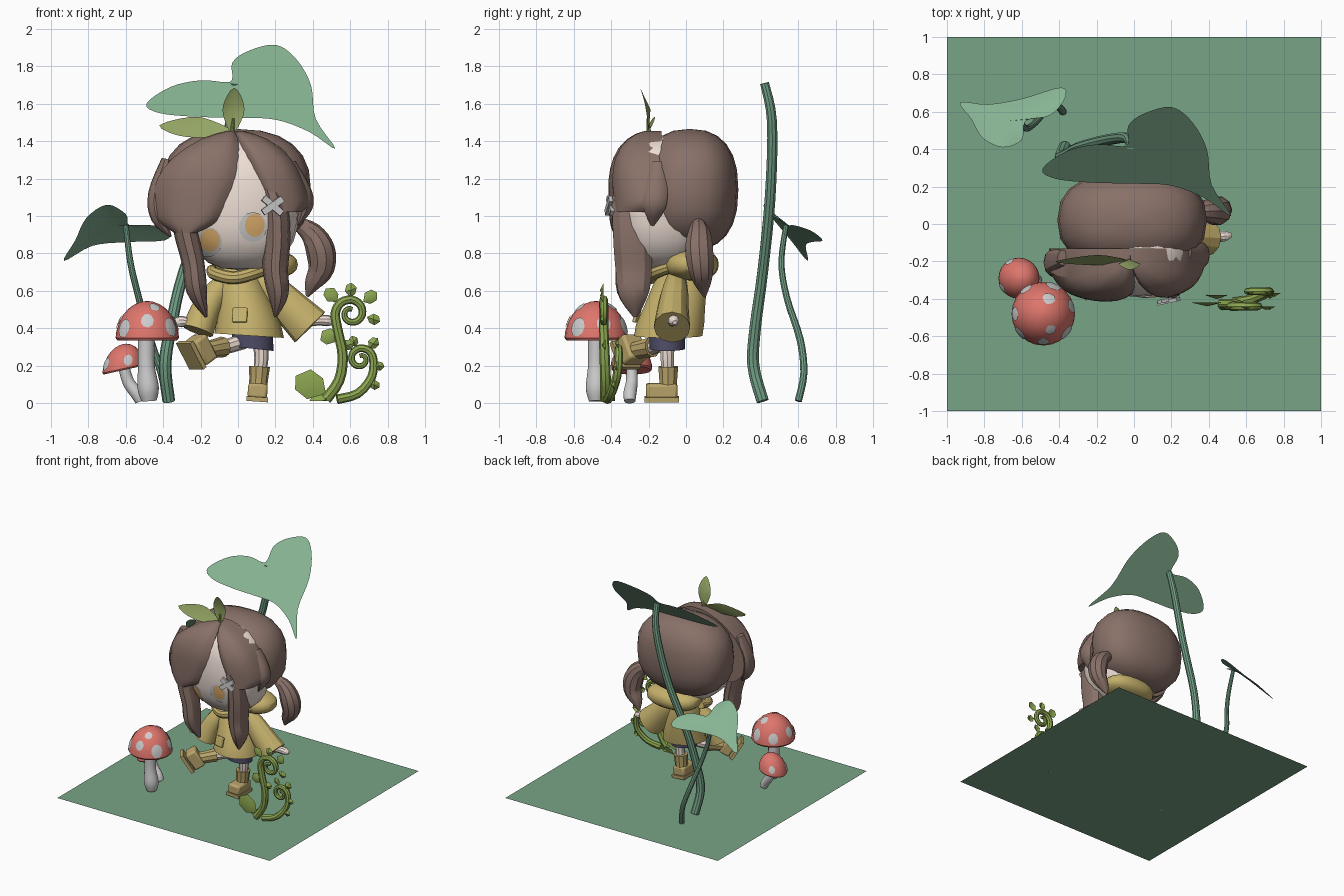
import bpy, bmesh, math
from mathutils import Vector as V
from math import sin, cos, pi, radians

if "Cube" in bpy.data.objects:
    bpy.data.objects.remove(bpy.data.objects["Cube"])

COL = dict(ground=(.19, .37, .24), leaf=(.24, .45, .29), stem=(.17, .35, .24), hair=(.25, .165, .14),
           skin=(.86, .74, .67), coat=(.56, .44, .15), boot=(.5, .38, .15), shorts=(.08, .075, .14),
           eye=(.72, .42, .15), red=(.73, .18, .15), sprout=(.3, .38, .13), vine=(.26, .38, .08))
MATS = {}
for n, c in COL.items():
    MATS[n] = bpy.data.materials.new(n)
    MATS[n].diffuse_color = (*c, 1)


def mesh(name, verts, faces, col=None):
    me = bpy.data.meshes.new(name)
    me.from_pydata([tuple(v) for v in verts], [], faces)
    bm = bmesh.new()
    bm.from_mesh(me)
    bmesh.ops.recalc_face_normals(bm, faces=bm.faces)
    bm.to_mesh(me)
    bm.free()
    ob = bpy.data.objects.new(name, me)
    bpy.context.collection.objects.link(ob)
    if col:
        me.materials.append(MATS[col])
    return ob


def loft(name, rings, col=None, start=True):
    n = len(rings[0])
    verts = [v for r in rings for v in r]
    faces = [(i*n+j, i*n+(j+1) % n, (i+1)*n+(j+1) % n, (i+1)*n+j)
             for i in range(len(rings)-1) for j in range(n)]
    faces.append(tuple(range(len(verts)-n, len(verts))))
    if start:
        faces.append(tuple(range(n)))
    return mesh(name, verts, faces, col)


def spline(pts, k=4, closed=False):
    pts = [V(p) for p in pts]
    n, out = len(pts), []
    for i in range(n if closed else n-1):
        g = (lambda j: pts[j % n]) if closed else (lambda j: pts[max(0, min(n-1, j))])
        a, b, c, d = g(i-1), g(i), g(i+1), g(i+2)
        for s in range(k):
            t = s/k
            out.append(.5*(2*b+(c-a)*t+(2*a-5*b+4*c-d)*t*t+(3*b-a-3*c+d)*t**3))
    return out if closed else out+[pts[-1]]


def tube(name, pts, radii, col=None, flat=1, n=10, k=4):
    """Smooth tapered tube; flat scales its depth along y."""
    p = spline(pts, k)
    r = [v.x for v in spline([(a, 0, 0) for a in radii], k)]
    rings = []
    for i, c in enumerate(p):
        t = (p[min(i+1, len(p)-1)]-p[max(i-1, 0)]).normalized()
        u = t.cross(V((0, 1, 0))).normalized()
        v = u.cross(t)
        rr = max(r[i], .003)
        rings.append([c+u*rr*cos(2*pi*j/n)+v*rr*flat*sin(2*pi*j/n) for j in range(n)])
    return loft(name, rings, col)


def blob(name, c, r, col=None, e=1.0, n=20, m=12):
    """Rounded (super)ellipsoid."""
    s = lambda a: math.copysign(abs(a)**e, a)
    rings = []
    for i in range(m+1):
        a = -pi/2+pi*(i+.03)/(m+.06)
        rings.append([(c[0]+r[0]*s(cos(a)*cos(2*pi*j/n)), c[1]+r[1]*s(cos(a)*sin(2*pi*j/n)),
                       c[2]+r[2]*s(sin(a))) for j in range(n)])
    return loft(name, rings, col)


def patch(name, proj, cx, cy, rx, ry, col=None, n=16):
    rings = [[proj(cx+f*rx*cos(2*pi*j/n), cy+f*ry*sin(2*pi*j/n)) for j in range(n)]
             for f in (1, .7, .4, .1)]
    return loft(name, rings, col, False)


def box(name, c, size, col=None, rot=(0, 0, 0), bevel=0):
    sx, sy, sz = [s/2 for s in size]
    ob = loft(name, [[(-sx, -sy, z), (sx, -sy, z), (sx, sy, z), (-sx, sy, z)] for z in (-sz, sz)], col)
    ob.location, ob.rotation_euler = c, rot
    if bevel:
        b = ob.modifiers.new("bevel", "BEVEL")
        b.width, b.segments = bevel, 2
    return ob


def fan(name, outline, centre, col, k=4):
    p = spline(outline, k, True) if k > 1 else [V(o) for o in outline]
    return mesh(name, p+[V(centre)], [(i, (i+1) % len(p), len(p)) for i in range(len(p))], col)


# ground
mesh("ground", [(-1, -1, 0), (1, -1, 0), (1, 1, 0), (-1, 1, 0)], [(0, 1, 2, 3)], "ground")

# large tilted leaf and its stem
tilt = lambda x, z: (x, .62-(1.91-z)*1.05, z)
big = [(-.49, 1.6), (-.36, 1.69), (-.2, 1.725), (-.06, 1.715), (-.03, 1.74), (-.03, 1.82), (.05, 1.88), (.2, 1.915),
       (.31, 1.84), (.39, 1.7), (.415, 1.52), (.52, 1.36), (.38, 1.45), (.2, 1.515), (0, 1.525), (-.22, 1.53), (-.42, 1.55)]
fan("large_leaf", [tilt(*p) for p in big], tilt(.2, 1.62), "leaf")
tube("large_leaf_stem", [(-.02, .42, 1.71), (-.04, .46, 1.5), (-.14, .45, 1.1), (-.29, .41, .7), (-.36, .37, .4),
                         (-.39, .36, .2), (-.37, .41, .01)], [.025, .028, .03, .03, .032, .034, .034], "stem")

# small leaf and its stem
fan("small_leaf", [(-.93, .65, .76), (-.87, .56, .87), (-.81, .46, .99), (-.7, .41, 1.06), (-.6, .45, 1.01),
                   (-.58, .55, .95), (-.45, .58, .95), (-.37, .67, .92), (-.39, .73, .87), (-.6, .67, .86),
                   (-.78, .64, .84)], (-.68, .55, .95), "leaf")
tube("small_leaf_stem", [(-.6, .535, .95), (-.575, .51, .75), (-.53, .54, .56), (-.47, .61, .34), (-.41, .63, .16),
                         (-.38, .6, .01)], [.015, .017, .018, .02, .02, .02], "stem")

# head
FC, FR = (.02, -.13, 1.07), (.31, .26, .36)
blob("face", FC, FR, "skin", .8)
face = lambda off: lambda x, z: (x, FC[1]-off-FR[1]*max(0, 1-abs((x-FC[0])/FR[0])**2.5-abs((z-FC[2])/FR[2])**2.5)**.4, z)
for side, x, z in (("left", -.15, .87), ("right", .09, .95)):
    patch(side+"_eye_white", face(.004), x-.01, z-.01, .075, .08)
    patch(side+"_iris", face(.009), x, z, .053, .062, "eye")

# hair: back volume and swept fringe solids
blob("back_hair", (-.01, .02, 1.14), (.4, .26, .325), "hair", .82)


def front(x, z):
    return -.17-.25*max(.02, 1-abs((x+.05)/.46)**2.5-abs((z-1.08)/.38)**3)**.5


def fringe(name, rows):
    rings = []
    for row in spline(rows, 2):
        xl, xr, z = row
        xs = [xl+(xr-xl)*i/10 for i in range(11)]
        rings.append([(x, front(x, z)+.05*abs(i/5-1)**4, z) for i, x in enumerate(xs)] +
                     [(x, -.13, z) for x in reversed(xs)])
    return loft(name, rings, "hair")


fringe("left_fringe", [(-.06, -.02, 1.455), (-.2, 0, 1.41), (-.35, .005, 1.31), (-.43, 0, 1.2), (-.455, -.04, 1.1),
                       (-.44, -.09, 1.0), (-.4, -.14, .95), (-.34, -.22, .91)])
fringe("right_fringe", [(-.02, .03, 1.455), (.0, .16, 1.41), (.05, .28, 1.31), (.1, .34, 1.2), (.14, .375, 1.11),
                        (.17, .38, 1.06), (.2, .34, 1.02)])
tube("right_side_lock", [(.1, -.3, 1.3), (.19, -.3, 1.1), (.21, -.29, .9), (.2, -.28, .72), (.215, -.28, .58),
                         (.2, -.27, .46)], [.04, .065, .07, .068, .055, .008], "hair", 1.5)
tube("left_side_lock", [(-.3, -.28, 1.05), (-.275, -.29, .9), (-.24, -.29, .75), (-.22, -.29, .6), (-.17, -.27, .46)],
     [.07, .065, .06, .055, .008], "hair", 1.5)
tube("left_outer_strand", [(-.38, -.18, 1.3), (-.43, -.2, 1.12), (-.42, -.22, .99), (-.36, -.24, .89)],
     [.03, .05, .045, .006], "hair", 1.4)
tube("right_outer_strand", [(.28, -.15, 1.28), (.35, -.16, 1.14), (.36, -.17, 1.05), (.32, -.18, .95)],
     [.03, .04, .04, .006], "hair", 1.6)
tube("pigtail", [(.3, .06, .97), (.39, .07, .91), (.44, .07, .82), (.445, .08, .72), (.4, .09, .64), (.37, .1, .57)],
     [.03, .06, .078, .07, .045, .008], "hair")

# hair clip cross
for i, a in enumerate((40, -35)):
    box(f"hair_clip_{i+1}", (.185, -.405-.008*i, 1.055), (.13, .02, .035), None, (0, radians(a), radians(12)))

# sprout leaves on the head
fan("sprout_leaf_upright", [(-.03, -.2, 1.44), (-.08, -.21, 1.54), (-.07, -.225, 1.62), (-.02, -.245, 1.685),
                            (.025, -.225, 1.62), (.03, -.21, 1.54)], (-.025, -.19, 1.57), "sprout", 3)
fan("sprout_leaf_side", [(-.03, -.2, 1.45), (-.14, -.17, 1.51), (-.25, -.17, 1.53), (-.42, -.2, 1.485),
                         (-.32, -.215, 1.43), (-.16, -.22, 1.42)], (-.22, -.18, 1.485), "sprout", 3)
tube("sprout_stalk", [(-.03, -.2, 1.42), (-.03, -.2, 1.46), (-.025, -.205, 1.52)], [.014, .012, .006], "sprout")

# coat: body, hood, collar, sleeves
ring = lambda cx, cy, z, rx, ry, sl=0, n=18: [
    (cx+rx*cos(2*pi*j/n), cy+ry*sin(2*pi*j/n), z+sl*cos(2*pi*j/n)) for j in range(n)]
loft("coat_body", [ring(0, -.01, .74, .09, .1), ring(.01, -.03, .64, .125, .145), ring(.04, -.06, .52, .15, .165),
                   ring(.055, -.085, .42, .175, .185), ring(.06, -.095, .36, .185, .185, -.012),
                   ring(.06, -.095, .375, .15, .15)], "coat")
blob("hood", (.09, .03, .74), (.23, .145, .085), "coat", .85)
tube("collar", [(-.14, 0, .71), (-.12, -.13, .69), (-.02, -.19, .67), (.1, -.16, .7), (.2, -.04, .74)],
     [.03, .035, .035, .035, .03], "coat")
tube("right_sleeve", [(.1, -.05, .67), (.2, -.06, .59), (.29, -.07, .5), (.385, -.075, .405)],
     [.06, .085, .1, .115], "coat", .85, 12)
tube("left_sleeve", [(-.06, -.06, .66), (-.13, -.09, .57), (-.18, -.11, .48), (-.215, -.13, .385)],
     [.05, .07, .08, .085], "coat", 1, 12)
box("pocket_left", (.01, -.262, .47), (.08, .02, .08), "coat", (radians(-14), 0, radians(-12)), .006)
tube("right_hand", [(.37, -.075, .43), (.43, -.07, .44), (.48, -.065, .44), (.52, -.06, .43)],
     [.024, .026, .03, .012], "skin")
tube("left_hand", [(-.21, -.13, .42), (-.27, -.14, .43), (-.31, -.14, .435), (-.35, -.145, .42)],
     [.024, .026, .03, .012], "skin")

# shorts, legs and boots
loft("shorts", [ring(.075, -.1, .4, .11, .1), ring(.08, -.1, .29, .11, .095, -.012)], "shorts")
tube("standing_leg", [(.12, -.1, .33), (.125, -.1, .24), (.115, -.095, .16)], [.042, .038, .035], "skin")
tube("raised_leg", [(.03, -.12, .33), (-.05, -.16, .305), (-.12, -.21, .285)], [.042, .04, .036], "skin")
tube("standing_boot_shaft", [(.105, -.095, .06), (.11, -.095, .12), (.115, -.095, .195)], [.05, .05, .056], "boot")
box("standing_boot_foot", (.105, -.13, .065), (.105, .17, .08), "boot", (0, radians(4), 0), .015)
box("standing_boot_sole", (.103, -.13, .02), (.115, .185, .025), "boot", (0, radians(4), 0))
tube("raised_boot_shaft", [(-.08, -.18, .3), (-.13, -.23, .29), (-.19, -.28, .275)], [.056, .05, .05], "boot")
box("raised_boot_foot", (-.2, -.29, .285), (.09, .12, .15), "boot", (0, radians(-32), radians(35)), .015)
box("raised_boot_sole", (-.25, -.325, .255), (.025, .13, .165), "boot", (0, radians(-32), radians(35)))


# mushrooms
def mushroom(name, c, r, h, lean, stem, radii, spots):
    def dome(off):
        def f(az, el):
            x = (r+off)*cos(el)*cos(az)
            return (c[0]+x, c[1]+(r+off)*cos(el)*sin(az), c[2]+(h+off)*sin(el)+lean*x)
        return f
    az = [2*pi*j/24 for j in range(24)]
    rings = [[dome(-d)(a, 0) for a in az] for d in (r*.75, r*.06)]
    rings += [[dome(0)(a, e*pi/20) for a in az] for e in (.4, 1.5, 3, 4.5, 6, 7.5, 9, 9.9)]
    loft(name+"_cap", rings, "red")
    tube(name+"_stem", stem, radii, None, 1, 14)
    for i, (a, e, s) in enumerate(spots):
        patch(f"{name}_spot_{i+1}", dome(.005), radians(a), radians(e), s/cos(radians(e)), s, None, 9)


mushroom("large_mushroom", (-.485, -.48, .335), .17, .21, 0,
         [(-.49, -.48, .36), (-.49, -.48, .2), (-.48, -.48, .08), (-.475, -.48, .01)], [.045, .045, .057, .04],
         [(-90, 30, .2), (-140, 18, .25), (-38, 20, .26), (15, 25, .22), (70, 22, .25), (125, 20, .22),
          (180, 28, .22), (-65, 57, .17), (70, 60, .2)])
mushroom("small_mushroom", (-.615, -.29, .175), .11, .14, .22,
         [(-.61, -.29, .19), (-.585, -.29, .11), (-.54, -.3, .05), (-.52, -.3, .01)], [.03, .032, .035, .03],
         [(-150, 22, .25), (-75, 20, .22), (120, 25, .22)])


# curling vines with leaflets
def curl(cx, cz, y, r0, turns, a0):
    return [(cx+r0*(1-.75*i/10)*cos(a0-turns*2*pi*i/10), y, cz+r0*(1-.75*i/10)*sin(a0-turns*2*pi*i/10))
            for i in range(11)]


def taper(n, a, b):
    return [a+(b-a)*i/(n-1) for i in range(n)]


tall = [(.47, -.43, .02), (.54, -.43, .12), (.56, -.435, .25), (.535, -.44, .38)]+curl(.605, .48, -.44, .085, 1.3, pi)
short = [(.53, -.42, .02), (.64, -.4, .05), (.715, -.37, .14)]+[
    (2*.655-x, y, z) for x, y, z in curl(.655, .235, -.36, .068, 1.3, pi)]
tube("tall_vine", tall, taper(len(tall), .03, .013), "vine", 1, 8, 3)
tube("short_vine", short, taper(len(short), .026, .011), "vine", 1, 8, 3)
leaflets = [(.53, .54, 130, .09, -.44), (.6, .565, 85, .075, -.44), (.67, .54, 35, .085, -.44), (.69, .46, -20, .07, -.44),
            (.535, .38, 205, .1, -.44), (.55, .3, 15, .07, -.43), (.7, .29, 50, .07, -.36), (.72, .2, -5, .06, -.37),
            (.63, .3, 110, .06, -.36), (.7, .11, -25, .06, -.38), (.47, .05, 150, .18, -.42), (.5, .03, 200, .12, -.38)]
for i, (x, z, a, s, y) in enumerate(leaflets):
    d, p = V((cos(radians(a)), 0, sin(radians(a)))), V((-sin(radians(a)), 0, cos(radians(a))))
    b = V((x, y, z))
    o = [b, b+d*s*.4+p*s*.42, b+d*s*.85+p*s*.35, b+d*s*1.05, b+d*s*.75-p*s*.4, b+d*s*.3-p*s*.35]
    for q in o:
        q.z = max(q.z, .01)
    fan(f"vine_leaf_{i+1}", o, b+d*s*.5+V((0, -.02, 0)), "vine", 1)

bpy.ops.object.select_all(action='SELECT')
bpy.context.view_layer.objects.active = bpy.data.objects["face"]
bpy.ops.object.shade_smooth_by_angle(angle=radians(30))

for m in bpy.data.materials:
    if m.users and not m.is_grease_pencil:
        m.use_nodes = True
        m.node_tree.nodes["Principled BSDF"].inputs["Base Color"].default_value = m.diffuse_color
